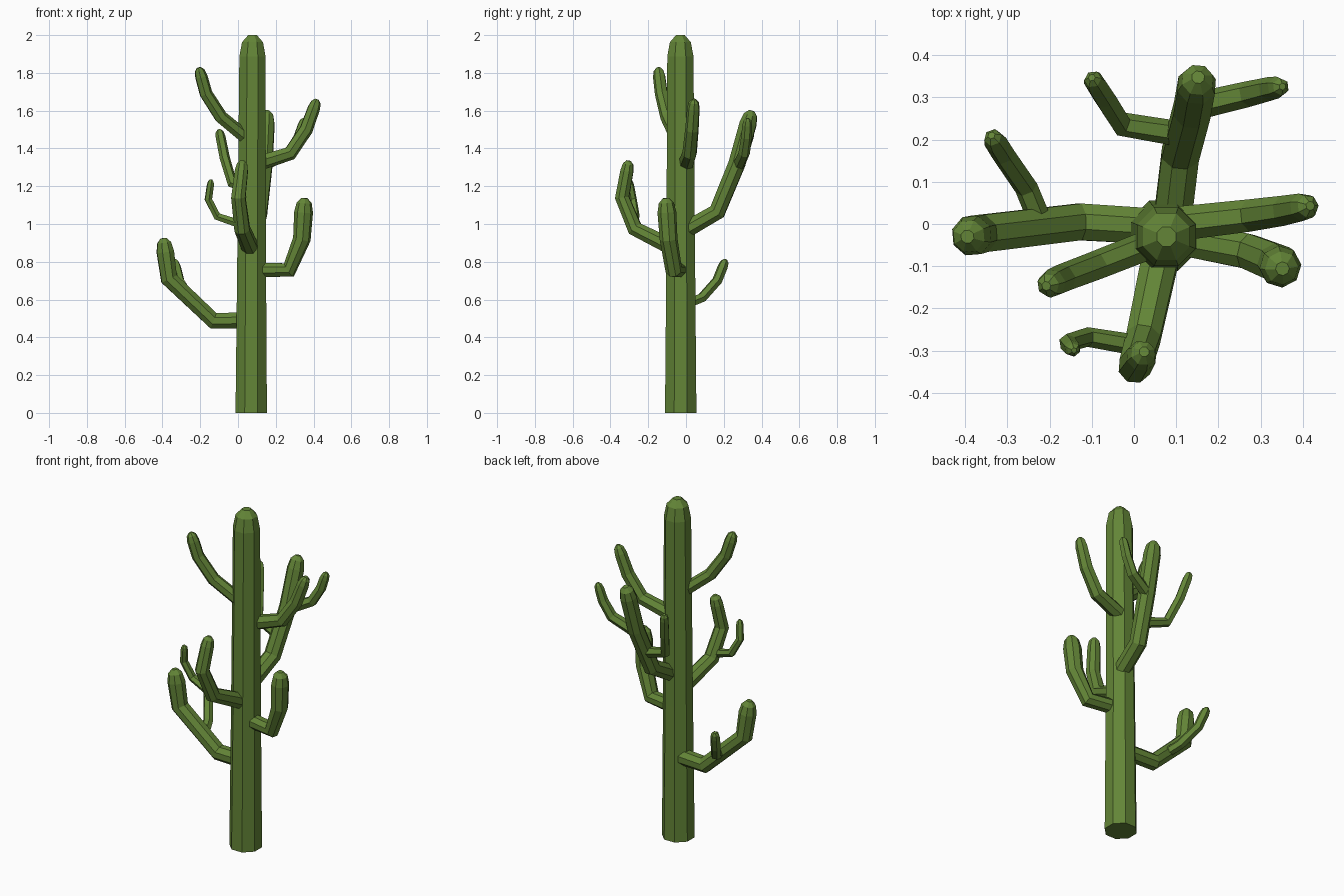
import bpy, bmesh, math
from mathutils import Vector

if "Cube" in bpy.data.objects:
    bpy.data.objects.remove(bpy.data.objects["Cube"])

green = bpy.data.materials.new("cactus green")
green.diffuse_color = (0.125, 0.235, 0.038, 1)
green.use_nodes = True
green.node_tree.nodes["Principled BSDF"].inputs["Base Color"].default_value = green.diffuse_color


def limb(name, path, r0, r1, sides):
    """Faceted tapering tube along a path, ending in a blunt dome at the last point."""
    pts = [Vector(p) for p in path]
    end = (pts[-1] - pts[-2]).normalized()
    tip = pts.pop()
    pts.append(tip - end * r1 * 1.5)
    n = len(pts) - 1
    rings = []
    for i, p in enumerate(pts):
        a = (p - pts[i - 1]).normalized() if i else (pts[1] - p).normalized()
        b = (pts[i + 1] - p).normalized() if i < n else end
        rings.append((p, (a + b).normalized(), r0 + (r1 - r0) * i / n))
    rings.append((tip - end * r1 * 0.5, end, r1 * 0.8))
    rings.append((tip, end, r1 * 0.33))

    bm = bmesh.new()
    t0 = rings[0][1]
    u = t0.cross(Vector((0, 1, 0)) if abs(t0.y) < 0.8 else Vector((1, 0, 0))).normalized()
    loops = []
    for p, t, r in rings:
        u = (u - t * u.dot(t)).normalized()
        v = t.cross(u)
        loop = []
        for k in range(sides):
            ang = 2 * math.pi * (k + 0.5) / sides
            loop.append(bm.verts.new(p + (u * math.cos(ang) + v * math.sin(ang)) * r))
        loops.append(loop)
    for lo, hi in zip(loops, loops[1:]):
        for k in range(sides):
            j = (k + 1) % sides
            bm.faces.new((lo[k], lo[j], hi[j], hi[k]))
    bm.faces.new(loops[0][::-1])
    bm.faces.new(loops[-1])
    bmesh.ops.recalc_face_normals(bm, faces=bm.faces)
    me = bpy.data.meshes.new(name)
    bm.to_mesh(me)
    bm.free()
    me.materials.append(green)
    ob = bpy.data.objects.new(name, me)
    bpy.context.collection.objects.link(ob)


# Trunk
limb("trunk", [(0.07, -0.028, 0), (0.072, -0.028, 0.8), (0.077, -0.03, 2.0)], 0.09, 0.075, 8)

# Main arms
limb("left_low_arm", [(0.04, -0.005, 0.49), (-0.13, 0.005, 0.488), (-0.365, -0.023, 0.71),
                      (-0.395, -0.03, 0.925)], 0.046, 0.049, 8)
limb("right_low_arm", [(0.11, -0.035, 0.757), (0.27, -0.065, 0.757), (0.338, -0.092, 0.92),
                       (0.352, -0.106, 1.137)], 0.042, 0.05, 8)
limb("front_arm", [(0.065, -0.07, 0.875), (0.022, -0.27, 0.975), (0.002, -0.338, 1.14),
                   (0.024, -0.303, 1.335)], 0.047, 0.037, 8)
limb("back_arm", [(0.09, 0.0, 0.97), (0.11, 0.165, 1.065), (0.138, 0.27, 1.32),
                  (0.152, 0.348, 1.6)], 0.048, 0.048, 8)
limb("right_high_arm", [(0.1, 0.0, 1.32), (0.275, 0.02, 1.375), (0.36, 0.032, 1.5),
                        (0.418, 0.043, 1.66)], 0.042, 0.034, 7)
limb("left_high_arm", [(0.05, -0.045, 1.45), (-0.09, -0.1, 1.565), (-0.17, -0.13, 1.69),
                       (-0.208, -0.147, 1.828)], 0.037, 0.034, 7)

# Small offshoots growing from the arms
limb("left_low_offshoot", [(-0.22, 0.0, 0.575), (-0.255, 0.085, 0.61), (-0.31, 0.165, 0.7),
                           (-0.338, 0.21, 0.812)], 0.028, 0.027, 6)
limb("front_offshoot", [(0.01, -0.288, 1.0), (-0.11, -0.268, 1.04), (-0.157, -0.282, 1.13),
                        (-0.142, -0.3, 1.235)], 0.025, 0.02, 6)
limb("back_left_offshoot", [(0.1, 0.215, 1.175), (-0.03, 0.237, 1.215), (-0.07, 0.3, 1.35),
                            (-0.1, 0.347, 1.5)], 0.03, 0.026, 6)
limb("back_right_offshoot", [(0.15, 0.28, 1.315), (0.27, 0.308, 1.375), (0.32, 0.32, 1.46),
                             (0.352, 0.326, 1.56)], 0.033, 0.026, 6)
